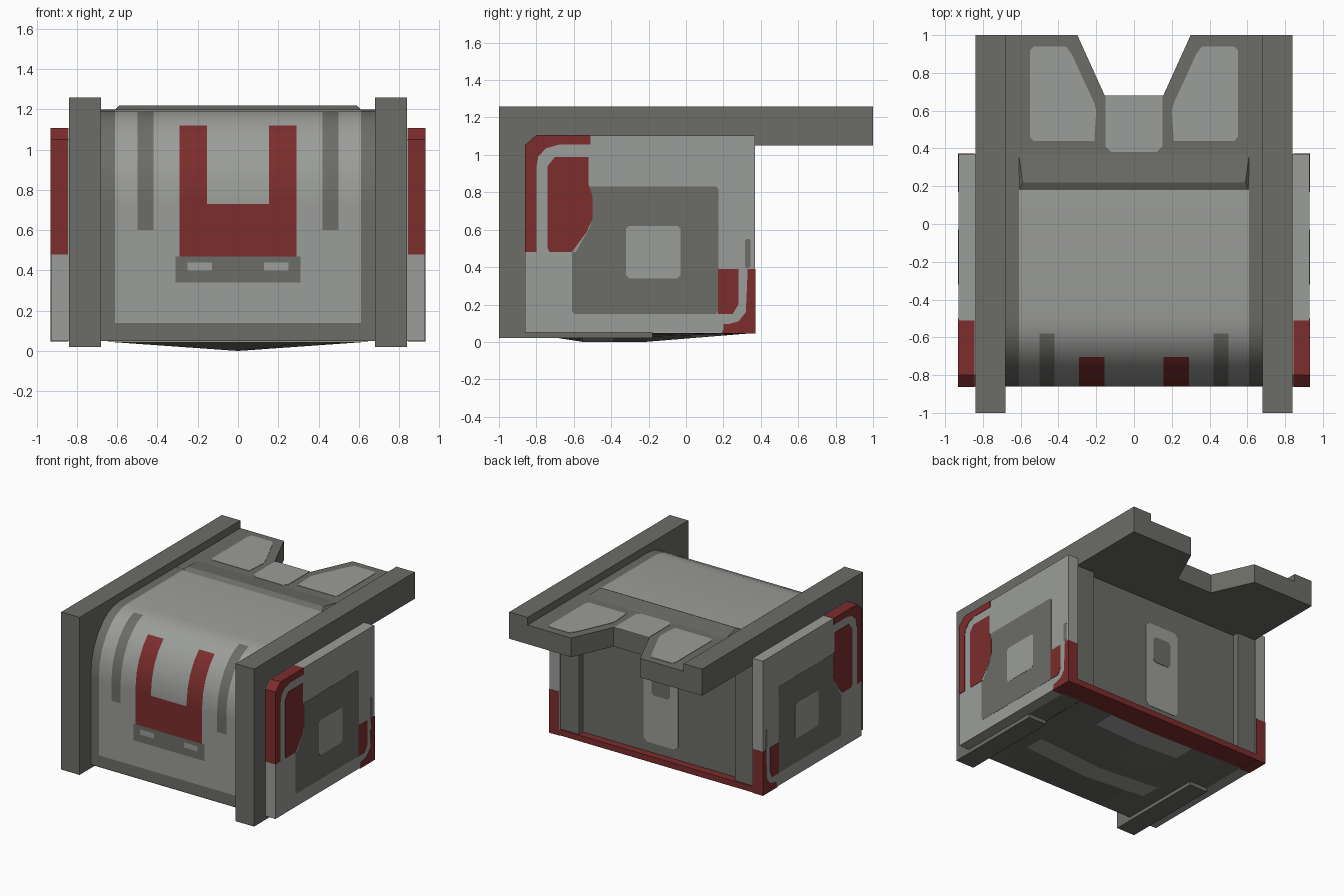
import bpy, bmesh, math

if "Cube" in bpy.data.objects:
    bpy.data.objects.remove(bpy.data.objects["Cube"])

def material(name, rgb):
    m = bpy.data.materials.new(name)
    m.diffuse_color = (*rgb, 1)
    m.use_nodes = True
    m.node_tree.nodes["Principled BSDF"].inputs["Base Color"].default_value = m.diffuse_color
    return m

DARK = material("dark_grey", (0.15, 0.15, 0.135))
LIGHT = material("light_grey", (0.33, 0.34, 0.32))
RED = material("dull_red", (0.2, 0.026, 0.026))
MATS = [DARK, LIGHT, RED]

def finish(name, bm, mats, mirror=False):
    me = bpy.data.meshes.new(name)
    bm.to_mesh(me)
    bm.free()
    for m in mats:
        me.materials.append(m)
    ob = bpy.data.objects.new(name, me)
    bpy.context.collection.objects.link(ob)
    if mirror:
        ob.modifiers.new("mirror", 'MIRROR').use_axis = (True, False, False)
    return ob

def prism(name, pts, axis, lo, hi, mat, mirror=False):
    """Extrude a 2D outline along an axis: x takes (y,z), y takes (x,z), z takes (x,y)."""
    place = {'x': lambda p, d: (d, p[0], p[1]),
             'y': lambda p, d: (p[0], d, p[1]),
             'z': lambda p, d: (p[0], p[1], d)}[axis]
    bm = bmesh.new()
    a = [bm.verts.new(place(p, lo)) for p in pts]
    b = [bm.verts.new(place(p, hi)) for p in pts]
    bm.faces.new(a)
    bm.faces.new(b[::-1])
    n = len(pts)
    for i in range(n):
        bm.faces.new((a[i], a[(i + 1) % n], b[(i + 1) % n], b[i]))
    bmesh.ops.recalc_face_normals(bm, faces=bm.faces)
    return finish(name, bm, [mat], mirror)

def rect(u0, u1, v0, v1, c=0.0):
    """Rectangle outline, with corners cut by c."""
    if not c:
        return [(u0, v0), (u1, v0), (u1, v1), (u0, v1)]
    return [(u0 + c, v0), (u1 - c, v0), (u1, v0 + c), (u1, v1 - c),
            (u1 - c, v1), (u0 + c, v1), (u0, v1 - c), (u0, v0 + c)]

def sheet(name, rows, paint, flip=False):
    """Grid surface from rows of points; paint picks the colour from the face centre."""
    bm = bmesh.new()
    vs = [[bm.verts.new(p) for p in r] for r in rows]
    for r0, r1 in zip(vs, vs[1:]):
        for i in range(len(r0) - 1):
            q = [r0[i], r0[i + 1], r1[i + 1], r1[i]]
            f = bm.faces.new(q[::-1] if flip else q)
            f.material_index = paint(*f.calc_center_median())
    return finish(name, bm, MATS)

def both(half):
    return [-h for h in reversed(half)] + [0] + list(half)

# Curved body: front wall, rounded top edge, roof and rear wall
profile = [(-0.86, z) for z in (0.05, 0.14, 0.34, 0.40, 0.44, 0.47, 0.60, 0.73)]
for deg in (2, 15, 28, 42, 55.3, 66, 77, 90):
    t = math.radians(deg)
    profile.append((-0.5 - 0.36 * math.cos(t), 0.75 + 0.45 * math.sin(t)))
profile += [(0.17, 1.2), (0.31, 1.195), (0.31, 0.05)]

def body_paint(x, y, z):
    a = abs(x)
    if z < 0.14 or a > 0.61 or y > 0.3:
        return 0
    if y < -0.69 and 0.47 < z < 1.12 and a < 0.29 and (z < 0.73 or a > 0.155):
        return 2
    if 0.42 < a < 0.50 and z > 0.6 and y < -0.58:
        return 0
    if 0.34 < z < 0.47 and a < 0.31:
        return 1 if 0.40 < z < 0.44 and 0.13 < a < 0.25 else 0
    return 1

xs = both([0.13, 0.155, 0.25, 0.29, 0.31, 0.42, 0.50, 0.61, 0.68])
body = sheet("curved_body", [[(x, y, z) for x in xs] for y, z in profile], body_paint)
bpy.context.view_layer.objects.active = body
body.select_set(True)
bpy.ops.object.shade_smooth_by_angle(angle=math.radians(30))

# Shallow bulging belly
def belly_z(x, y):
    f = min(1, (y + 0.86) / 0.31, (0.37 - y) / 0.59)
    return 0.048 - 0.048 * (1 - abs(x) / 0.68) * max(0, f)

def belly_paint(x, y, z):
    if y > 0.2:
        return 2
    if (abs(x) < 0.55 and -0.55 < y < -0.39) or (abs(x) < 0.38 and y > 0.03):
        return 1
    return 0

sheet("belly", [[(x, y, belly_z(x, y)) for x in both([0.38, 0.55, 0.68])]
                for y in (-0.86, -0.55, -0.39, -0.22, 0.03, 0.2, 0.37)], belly_paint, True)

# Side rails with front leg and rear arm
prism("side_rail", [(-1, 0.02), (-0.18, 0.02), (-0.18, 0.05), (0.36, 0.05), (0.36, 1.05),
                    (1, 1.05), (1, 1.26), (-1, 1.26)], 'x', 0.68, 0.84, DARK, True)

# Side armour slabs with red corner guards and painted panels
prism("side_slab", [(-0.86, 0.05), (0.37, 0.05), (0.37, 1.105), (-0.80, 1.105), (-0.86, 1.05)],
      'x', 0.84, 0.928, LIGHT, True)
prism("front_corner_guard", [(-0.862, 0.48), (-0.862, 1.051), (-0.80, 1.107), (-0.51, 1.107),
                             (-0.51, 1.055), (-0.68, 1.055), (-0.75, 1.035), (-0.79, 0.99),
                             (-0.80, 0.93), (-0.80, 0.48)], 'x', 0.845, 0.931, RED, True)
prism("rear_corner_guard", [(0.372, 0.39), (0.372, 0.046), (0.19, 0.046), (0.21, 0.09),
                            (0.28, 0.11), (0.32, 0.16), (0.33, 0.39)], 'x', 0.845, 0.931, RED, True)
prism("side_dark_panel", rect(-0.61, 0.175, 0.15, 0.83, 0.015), 'x', 0.92, 0.9295, DARK, True)
prism("side_light_border", [(-0.52, 0.83), (-0.61, 0.83), (-0.61, 0.48), (-0.59, 0.48),
                            (-0.51, 0.62)], 'x', 0.92, 0.9302, LIGHT, True)
prism("side_centre_square", rect(-0.32, -0.03, 0.34, 0.62, 0.015), 'x', 0.92, 0.931, LIGHT, True)
prism("side_front_red", [(-0.73, 0.48), (-0.61, 0.48), (-0.53, 0.59), (-0.50, 0.66), (-0.50, 0.78),
                         (-0.52, 0.84), (-0.52, 0.99), (-0.70, 0.99), (-0.74, 0.94), (-0.74, 0.5)],
      'x', 0.92, 0.931, RED, True)
prism("side_rear_red", [(0.17, 0.39), (0.28, 0.39), (0.28, 0.20), (0.25, 0.15), (0.17, 0.15)],
      'x', 0.92, 0.931, RED, True)
prism("side_rear_stripe", rect(0.315, 0.345, 0.395, 0.55, 0.01), 'x', 0.92, 0.9295, DARK, True)

# Rear deck with a notch, and its light panels
half = [(0.68, 0.2), (0.68, 1), (0.30, 1), (0.155, 0.68)]
prism("rear_deck", half + [(-x, y) for x, y in reversed(half)], 'z', 1.05, 1.20, DARK)
prism("deck_panel", [(0.21, 0.44), (0.53, 0.44), (0.55, 0.46), (0.55, 0.92), (0.53, 0.94),
                     (0.36, 0.94), (0.33, 0.90), (0.21, 0.64), (0.20, 0.60)],
      'z', 1.195, 1.203, LIGHT, True)
prism("deck_centre_panel", [(-0.12, 0.38), (0.12, 0.38), (0.15, 0.41), (0.15, 0.68),
                            (-0.15, 0.68), (-0.15, 0.41)], 'z', 1.195, 1.203, LIGHT)

# Low wedge where the deck meets the roof
bm = bmesh.new()
fl, fr, tl, tr, bl, br = [bm.verts.new(p) for p in (
    (-0.61, 0.17, 1.195), (0.61, 0.17, 1.195), (-0.59, 0.22, 1.22),
    (0.59, 0.22, 1.22), (-0.61, 0.37, 1.2), (0.61, 0.37, 1.2))]
for f in ((fl, fr, tr, tl), (tl, tr, br, bl), (fl, tl, bl), (fr, br, tr), (fl, bl, br, fr)):
    bm.faces.new(f)
bmesh.ops.recalc_face_normals(bm, faces=bm.faces)
finish("roof_wedge", bm, [DARK])

# Rear wall panel and red lower lip
prism("rear_panel", rect(-0.15, 0.15, 0.17, 0.86, 0.03), 'y', 0.305, 0.313, LIGHT)
prism("rear_panel_inset", rect(-0.08, 0.08, 0.55, 0.76, 0.02), 'y', 0.307, 0.316, DARK)
prism("rear_lip", rect(0.2, 0.371, 0.049, 0.095), 'x', -0.929, 0.929, RED)
